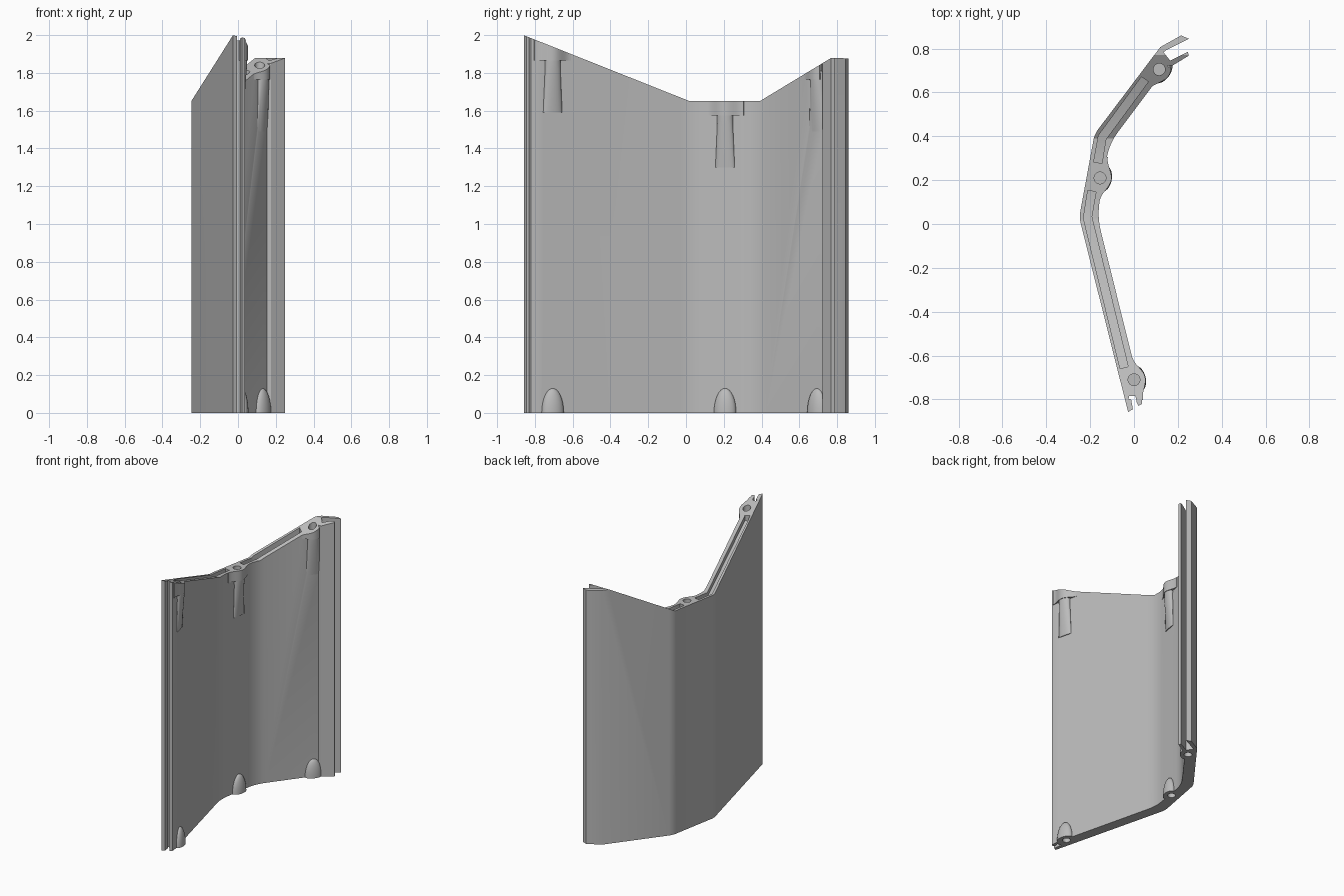
import bpy, bmesh, math
from mathutils import Vector

cube = bpy.data.objects.get("Cube")
if cube:
    bpy.data.objects.remove(cube, do_unlink=True)

grey = bpy.data.materials.new("light_grey")
grey.use_nodes = True
grey.diffuse_color = (0.5, 0.5, 0.5, 1)
grey.node_tree.nodes["Principled BSDF"].inputs["Base Color"].default_value = (0.5, 0.5, 0.5, 1)

# Sloping top edge as (y, z)
TOP = [(-0.86, 2.0), (0.02, 1.65), (0.39, 1.65), (0.77, 1.88), (0.8, 1.88), (0.86, 1.865)]


def top_z(y):
    for (y0, z0), (y1, z1) in zip(TOP, TOP[1:]):
        if y <= y1:
            return z0 + (z1 - z0) * (y - y0) / (y1 - y0)
    return TOP[-1][1]


def loft(name, rings):
    """Closed solid through rings of matching points."""
    bm = bmesh.new()
    loops = [[bm.verts.new(p) for p in ring] for ring in rings]
    n = len(loops[0])
    for a, b in zip(loops, loops[1:]):
        for i in range(n):
            j = (i + 1) % n
            bm.faces.new((a[i], a[j], b[j], b[i]))
    bm.faces.new(loops[0])
    bm.faces.new(loops[-1])
    bmesh.ops.recalc_face_normals(bm, faces=bm.faces)
    mesh = bpy.data.meshes.new(name)
    bm.to_mesh(mesh)
    bm.free()
    mesh.materials.append(grey)
    obj = bpy.data.objects.new(name, mesh)
    bpy.context.collection.objects.link(obj)
    return obj


def prism(name, plan, z0, z1):
    return loft(name, [[(x, y, z) for x, y in plan] for z in (z0, z1)])


def combine(target, tool, operation):
    mod = target.modifiers.new("join", 'BOOLEAN')
    mod.operation, mod.solver, mod.object = operation, 'EXACT', tool
    bpy.context.view_layer.objects.active = target
    bpy.ops.object.modifier_apply(modifier=mod.name)
    bpy.data.objects.remove(tool, do_unlink=True)


def bend(before, corner, after, size, steps=6):
    """Rounded corner points."""
    c = Vector(corner)
    a = c + (Vector(before) - c).normalized() * size
    b = c + (Vector(after) - c).normalized() * size
    return [tuple(a.lerp(c, t).lerp(c.lerp(b, t), t))
            for t in (i / steps for i in range(steps + 1))]


# Bent wall with a slotted edge at each end
front_slot = [(0.033, -0.775), (0.037, -0.82), (0.02, -0.83), (0.01, -0.81), (0.015, -0.785),
              (-0.022, -0.785), (-0.025, -0.797), (-0.013, -0.8), (-0.005, -0.845), (-0.027, -0.857)]
back_slot = [(0.12, 0.807), (0.215, 0.86), (0.25, 0.845), (0.145, 0.792), (0.135, 0.783),
             (0.165, 0.745), (0.245, 0.785), (0.25, 0.768), (0.175, 0.722), (0.154, 0.722)]
out_low, out_high = (-0.25, 0.03), (-0.18, 0.41)
in_low, in_high = (-0.168, 0.035), (-0.114, 0.365)
plan = (front_slot
        + bend(front_slot[-1], out_low, out_high, 0.03)
        + bend(out_low, out_high, back_slot[0], 0.03)
        + back_slot
        + bend(back_slot[-1], in_high, in_low, 0.07)
        + bend(in_high, in_low, front_slot[0], 0.07))
panel = prism("wall_panel", plan, 0, 2.1)

# Screw bosses: centre, inward normal, collar reach along the wall
BOSSES = [((0.0, -0.71), (0.97, 0.243), 0.1),
          ((-0.155, 0.21), (0.984, -0.18), 0.1),
          ((0.115, 0.705), (0.8, -0.6), 0.035)]
RISE = 0.034
for centre, normal, reach in BOSSES:
    n = Vector(normal).normalized()
    t = Vector((-n.y, n.x))
    base = Vector(centre) + n * 0.018
    top = top_z(centre[1])

    # Flared collar beneath the top edge
    steps = [-0.1 + (0.1 + reach) * i / 20 for i in range(21)]
    bump = [base + t * s + n * RISE * (0.5 + 0.5 * math.cos(math.pi * s / 0.1)) for s in steps]
    bump += [base + t * reach - n * 0.03, base - t * 0.1 - n * 0.03]
    combine(panel, prism("collar", bump, top - 0.075, 2.15), 'UNION')

    # Rib fading down into the wall
    rings = []
    for z, width, depth in [(top - 0.03, 0.045, RISE - 0.002), (top - 0.12, 0.042, 0.028),
                            (top - 0.35, 0.052, 0.004)]:
        ring = []
        for i in range(24):
            a = math.tau * i / 24
            p = base + t * width * math.cos(a) + n * depth * math.sin(a)
            ring.append((p.x, p.y, z))
        rings.append(ring)
    combine(panel, loft("rib", rings), 'UNION')

    # Rounded boss at the foot
    bpy.ops.mesh.primitive_uv_sphere_add(segments=32, ring_count=16, radius=1,
                                         location=(base.x, base.y, 0),
                                         rotation=(0, 0, math.atan2(n.y, n.x)))
    dome = bpy.context.object
    dome.scale = (0.036, 0.06, 0.13)
    bpy.context.view_layer.update()
    combine(panel, dome, 'UNION')

# Trim to the sloping top and flat foot
side = [(-1, 0), (-1, top_z(-1))] + TOP[1:-1] + [(1, top_z(0.86)), (1, 0)]
combine(panel, loft("envelope", [[(x, y, z) for y, z in side] for x in (-1, 1)]), 'INTERSECT')

# Screw holes from both ends
for centre, normal, reach in BOSSES:
    top = top_z(centre[1])
    circle = [(centre[0] + 0.027 * math.cos(math.tau * i / 24),
               centre[1] + 0.027 * math.sin(math.tau * i / 24)) for i in range(24)]
    combine(panel, prism("top_hole", circle, top - 0.2, 2.2), 'DIFFERENCE')
    combine(panel, prism("foot_hole", circle, -0.1, 0.1), 'DIFFERENCE')

# Shallow channels along the top edge
for path in [[(-0.045, -0.655), (-0.212, 0.03), (-0.192, 0.15)],
             [(-0.165, 0.28), (-0.145, 0.395), (0.05, 0.66)]]:
    pts = [Vector(p) for p in path]
    rings = []
    for i, p in enumerate(pts):
        along = (pts[min(i + 1, 2)] - pts[max(i - 1, 0)]).normalized()
        across = Vector((-along.y, along.x)) * 0.019
        low = top_z(p.y) - 0.04
        a, b = p - across, p + across
        rings.append([(a.x, a.y, low), (b.x, b.y, low), (b.x, b.y, 2.2), (a.x, a.y, 2.2)])
    combine(panel, loft("channel", rings), 'DIFFERENCE')

# Smooth curves, crisp edges
bpy.ops.object.select_all(action='DESELECT')
panel.select_set(True)
bpy.context.view_layer.objects.active = panel
bpy.ops.object.shade_smooth_by_angle(angle=math.radians(30))
